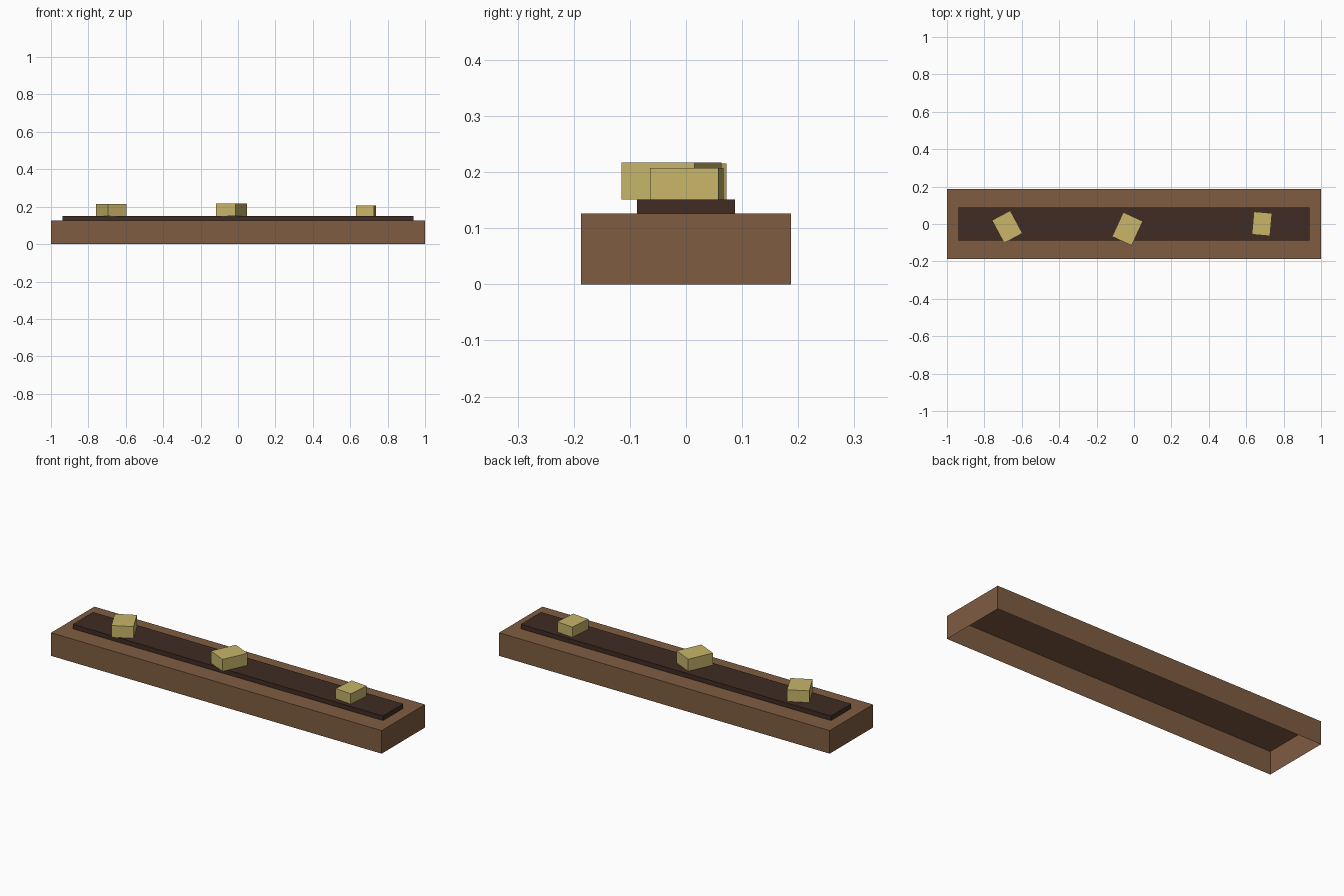
import bpy
import bmesh
from math import radians
from mathutils import Matrix

cube = bpy.data.objects.get("Cube")
if cube:
    bpy.data.objects.remove(cube, do_unlink=True)


def material(name, rgb):
    mat = bpy.data.materials.new(name)
    mat.use_nodes = True
    color = (*rgb, 1)
    mat.diffuse_color = color
    mat.node_tree.nodes["Principled BSDF"].inputs["Base Color"].default_value = color
    return mat


def open_box(name, mat, center, size, bottom, top, angle=0):
    """Box with no underside, turned about the vertical axis."""
    bm = bmesh.new()
    bmesh.ops.create_cube(bm, size=1)
    bm.normal_update()
    under = [f for f in bm.faces if f.normal.z < -0.5]
    bmesh.ops.delete(bm, geom=under, context="FACES_ONLY")
    bmesh.ops.transform(bm, verts=bm.verts,
                        matrix=Matrix.Diagonal((*size, top - bottom, 1)))
    mesh = bpy.data.meshes.new(name)
    bm.to_mesh(mesh)
    bm.free()
    mesh.materials.append(mat)
    obj = bpy.data.objects.new(name, mesh)
    obj.location = (*center, (bottom + top) / 2)
    obj.rotation_euler.z = radians(angle)
    bpy.context.collection.objects.link(obj)
    return obj


wood = material("brown wood", (0.212, 0.107, 0.053))
dark = material("dark brown", (0.051, 0.025, 0.017))
straw = material("pale yellow", (0.578, 0.468, 0.144))

# Hollow base shell and the raised strip on it
open_box("base", wood, (0, 0), (2, 0.374), 0, 0.126)
open_box("strip", dark, (0, 0), (1.876, 0.174), 0.126, 0.151)

# Three loose blocks on the strip
open_box("right_block", straw, (-0.678, -0.015), (0.111, 0.138), 0.151, 0.215, 28)
open_box("middle_block", straw, (-0.035, -0.026), (0.115, 0.143), 0.151, 0.217, -24.7)
open_box("left_block", straw, (0.684, 0.001), (0.0975, 0.1225), 0.151, 0.207, -5.2)
